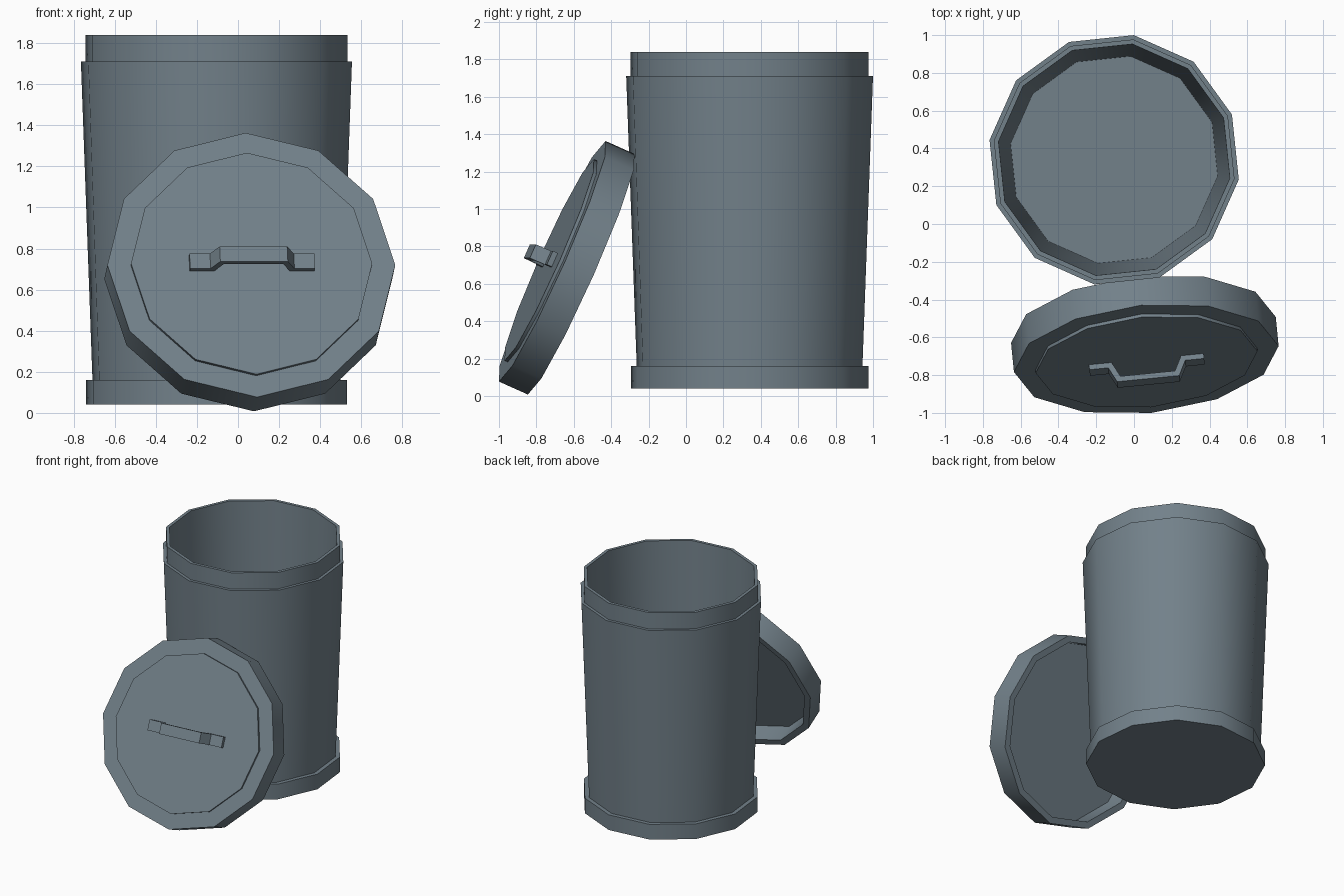
import bpy, bmesh, math
from mathutils import Matrix

if "Cube" in bpy.data.objects:
    bpy.data.objects.remove(bpy.data.objects["Cube"])

steel = bpy.data.materials.new("slate_grey_metal")
steel.diffuse_color = (0.17, 0.22, 0.255, 1)
steel.use_nodes = True
steel.node_tree.nodes["Principled BSDF"].inputs["Base Color"].default_value = steel.diffuse_color


def finish(name, bm, matrix):
    bmesh.ops.recalc_face_normals(bm, faces=bm.faces)
    me = bpy.data.meshes.new(name)
    bm.to_mesh(me)
    bm.free()
    ob = bpy.data.objects.new(name, me)
    bpy.context.collection.objects.link(ob)
    me.materials.append(steel)
    ob.matrix_world = matrix
    bpy.ops.object.select_all(action='DESELECT')
    ob.select_set(True)
    bpy.context.view_layer.objects.active = ob
    bpy.ops.object.shade_smooth_by_angle(angle=math.radians(35))
    return ob


def lathe(name, profile, phase, matrix, sides=12):
    """Closed 12-sided turned shape; first and last rings are capped."""
    bm = bmesh.new()
    rings = []
    for r, z in profile:
        angles = [math.radians(phase + 360 * i / sides) for i in range(sides)]
        rings.append([bm.verts.new((r * math.cos(a), r * math.sin(a), z)) for a in angles])
    for a, b in zip(rings, rings[1:]):
        for i in range(sides):
            j = (i + 1) % sides
            bm.faces.new((a[i], a[j], b[j], b[i]))
    bm.faces.new(rings[0][::-1])
    bm.faces.new(rings[-1])
    return finish(name, bm, matrix)


# Can: base ring, tapered body, stepped rim, hollow inside down to the floor
lathe("can_body", [(0.643, 0.04), (0.643, 0.16), (0.611, 0.16), (0.668, 1.71),
                   (0.645, 1.71), (0.645, 1.84), (0.62, 1.84), (0.555, 0.10)],
      21, Matrix.Translation((-0.105, 0.34, 0)))

# Lid leaning on the can: origin is the centre of its outer face
lid_pose = (Matrix.Translation((0.065, -0.715, 0.72))
            @ Matrix.Rotation(math.radians(5.6), 4, 'Z')
            @ Matrix.Rotation(math.radians(66), 4, 'X'))
lathe("lid", [(0.59, 0.018), (0.59, 0.0), (0.704, 0.0), (0.704, -0.17),
              (0.655, -0.17), (0.655, -0.03)], 0, lid_pose)

# Handle: bent strap swept across the lid
half = [(0.305, 0.0), (0.185, 0.0), (0.145, 0.085)]
lower = [(-x, z) for x, z in half] + half[::-1]
t = 0.03
upper_half = [(0.305, t), (0.165, t), (0.125, 0.085 + t)]
# keep the strap thickness even on the sloping parts
upper_half = [(0.305, t), (0.205, t), (0.165, 0.085 + t)]
upper = [(-x, z) for x, z in upper_half] + upper_half[::-1]
bm = bmesh.new()
rows = [[bm.verts.new((x, y, z + 0.017)) for x, z in line]
        for line, y in ((lower, -0.04), (upper, -0.04), (upper, 0.04), (lower, 0.04))]
for k in range(4):
    a, b = rows[k], rows[(k + 1) % 4]
    for i in range(len(a) - 1):
        bm.faces.new((a[i], a[i + 1], b[i + 1], b[i]))
for end in (0, -1):
    bm.faces.new([r[end] for r in rows])
finish("lid_handle", bm, lid_pose)
